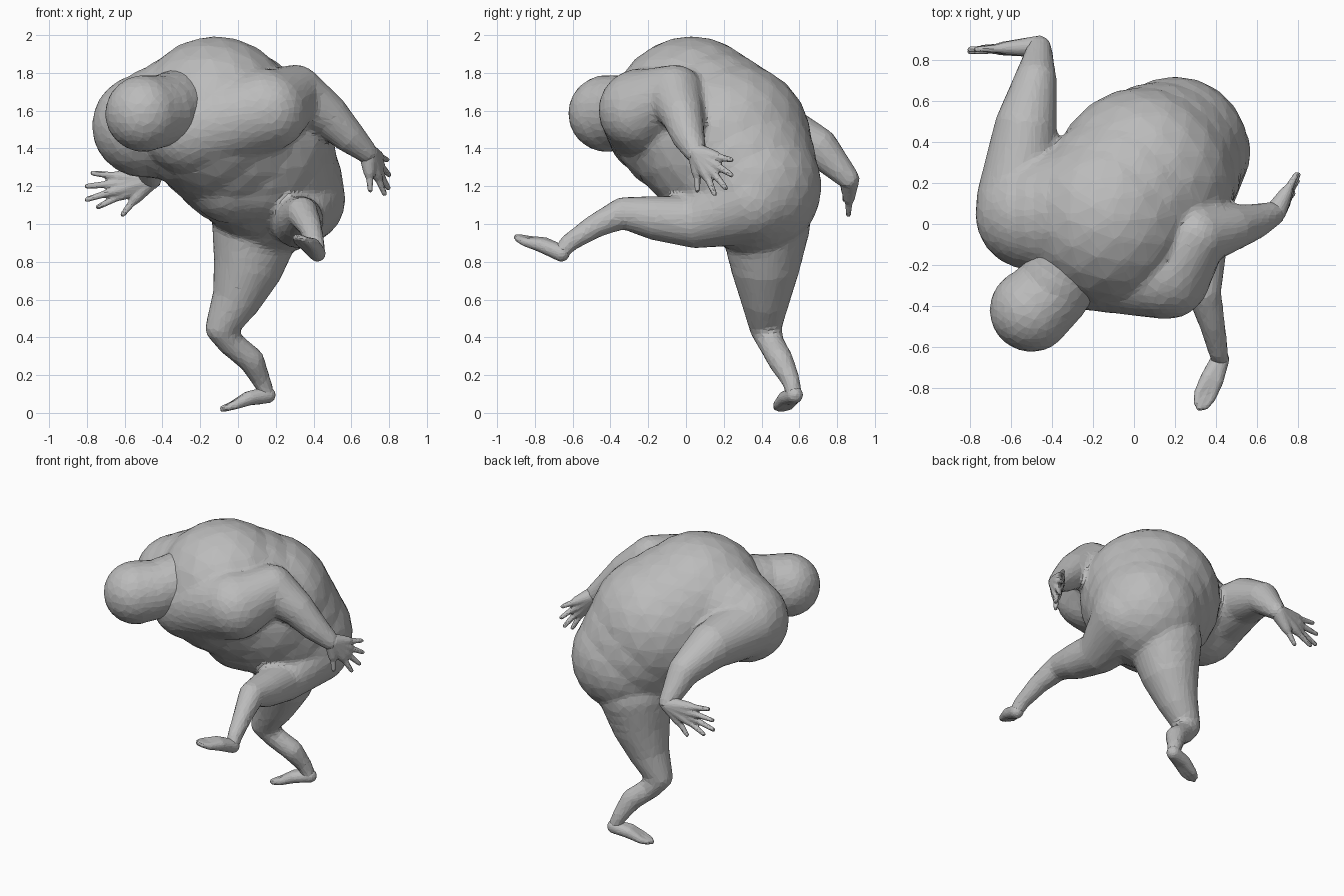
import bpy
import bmesh
from mathutils import Matrix, Vector

cube = bpy.data.objects.get("Cube")
if cube:
    bpy.data.objects.remove(cube, do_unlink=True)

clay = bpy.data.materials.new("grey clay")
clay.use_nodes = True
grey = (0.5, 0.5, 0.5, 1)
clay.diffuse_color = grey
clay.node_tree.nodes["Principled BSDF"].inputs["Base Color"].default_value = grey


def ball(bm, centre, radius):
    bmesh.ops.create_icosphere(bm, subdivisions=3, radius=radius,
                               matrix=Matrix.Translation(centre))


def limb(bm, *rings):
    """Tapered flesh through (x, y, z, radius) stations."""
    for a, b in zip(rings, rings[1:]):
        a, b = Vector(a), Vector(b)
        steps = max(2, int((b - a).length / (0.3 * min(a[3], b[3]))))
        for i in range(steps + 1):
            p = a.lerp(b, i / steps)
            ball(bm, p.xyz, p[3])


def finish(name, bm, voxel, smooth, keep):
    """Fuse overlapping volumes into one skin, then thin it to facets."""
    mesh = bpy.data.meshes.new(name)
    bm.to_mesh(mesh)
    bm.free()
    obj = bpy.data.objects.new(name, mesh)
    bpy.context.scene.collection.objects.link(obj)
    mesh.materials.append(clay)
    fuse = obj.modifiers.new("fuse", 'REMESH')
    fuse.mode = 'VOXEL'
    fuse.voxel_size = voxel
    soften = obj.modifiers.new("soften", 'SMOOTH')
    soften.factor = 0.5
    soften.iterations = smooth
    facets = obj.modifiers.new("facets", 'DECIMATE')
    facets.ratio = keep
    return obj


# Trunk: hunched back, shoulders, chest and sagging belly
body = bmesh.new()
limb(body, (0.2, 0.36, 1.2, 0.36), (0.05, 0.22, 1.42, 0.45), (-0.12, 0.03, 1.56, 0.435))
limb(body, (-0.2, 0.05, 1.58, 0.36), (-0.5, 0.05, 1.52, 0.275))
limb(body, (-0.25, -0.17, 1.5, 0.25), (0.14, -0.24, 1.6, 0.225))
limb(body, (-0.03, 0.08, 1.25, 0.25), (0.1, 0.1, 1.25, 0.25))

# Right arm, swung back
limb(body, (-0.57, 0.12, 1.52, 0.2), (-0.53, 0.46, 1.51, 0.155),
     (-0.48, 0.7, 1.41, 0.105), (-0.46, 0.86, 1.24, 0.06))

# Left arm, bent outward
limb(body, (0.16, -0.25, 1.6, 0.215), (0.3, -0.06, 1.69, 0.155),
     (0.47, -0.02, 1.58, 0.115), (0.58, 0.01, 1.47, 0.09), (0.68, 0.05, 1.38, 0.06))

# Left leg, kicked forward
limb(body, (0.33, 0.35, 1.13, 0.24), (0.32, 0.05, 1.01, 0.14),
     (0.33, -0.15, 1.03, 0.12), (0.34, -0.33, 1.06, 0.085),
     (0.38, -0.48, 0.99, 0.065), (0.41, -0.62, 0.9, 0.05), (0.42, -0.66, 0.85, 0.045))

# Right leg, standing
limb(body, (0.1, 0.42, 1.0, 0.24), (0.06, 0.42, 0.8, 0.19),
     (0.0, 0.42, 0.62, 0.135), (-0.09, 0.42, 0.45, 0.085),
     (-0.04, 0.45, 0.37, 0.07), (0.07, 0.5, 0.28, 0.07),
     (0.13, 0.56, 0.16, 0.048), (0.15, 0.57, 0.1, 0.045))
finish("body", body, 0.018, 6, 0.13)

# Head sunk into the shoulders
head = bmesh.new()
limb(head, (-0.5, -0.42, 1.585, 0.205), (-0.4, -0.33, 1.6, 0.19), (-0.32, -0.2, 1.62, 0.2))
finish("head", head, 0.018, 5, 0.15)


def hand(name, wrist, thumb, fingers):
    bm = bmesh.new()
    wrist = Vector(wrist)
    for tip in fingers + [thumb]:
        tip = Vector(tip)
        limb(bm, (*wrist, 0.052), (*wrist.lerp(tip, 0.5), 0.032),
             (*wrist.lerp(tip, 0.65), 0.02), (*tip, 0.014))
    finish(name, bm, 0.008, 2, 0.2)


hand("right_hand", (-0.47, 0.865, 1.23), (-0.61, 0.86, 1.05),
     [(-0.77, 0.85, 1.27), (-0.8, 0.85, 1.2), (-0.8, 0.84, 1.13), (-0.74, 0.86, 1.09)])
hand("left_hand", (0.69, 0.06, 1.375), (0.7, 0.06, 1.18),
     [(0.79, 0.24, 1.34), (0.8, 0.24, 1.26), (0.795, 0.21, 1.19), (0.775, 0.15, 1.16)])


def foot(name, heel, toe, up):
    """Flat wedge: side-by-side strips fanning from heel to toes."""
    bm = bmesh.new()
    heel, toe = Vector(heel), Vector(toe)
    side = (toe - heel).cross(Vector(up)).normalized()
    instep = heel.lerp(toe, 0.4) + Vector(up) * 0.012
    for k in (-1, 0, 1):
        limb(bm, (*heel, 0.045), (*(instep + side * k * 0.02), 0.038),
             (*(heel.lerp(toe, 0.75) + side * k * 0.032), 0.024),
             (*(toe + side * k * 0.022 - (toe - heel) * abs(k) * 0.06), 0.018))
    finish(name, bm, 0.009, 3, 0.2)


foot("left_foot", (0.42, -0.66, 0.845), (0.32, -0.895, 0.93), (0, -0.3, 0.95))
foot("right_foot", (0.155, 0.575, 0.095), (-0.08, 0.495, 0.022), (-0.25, 0, 0.97))
